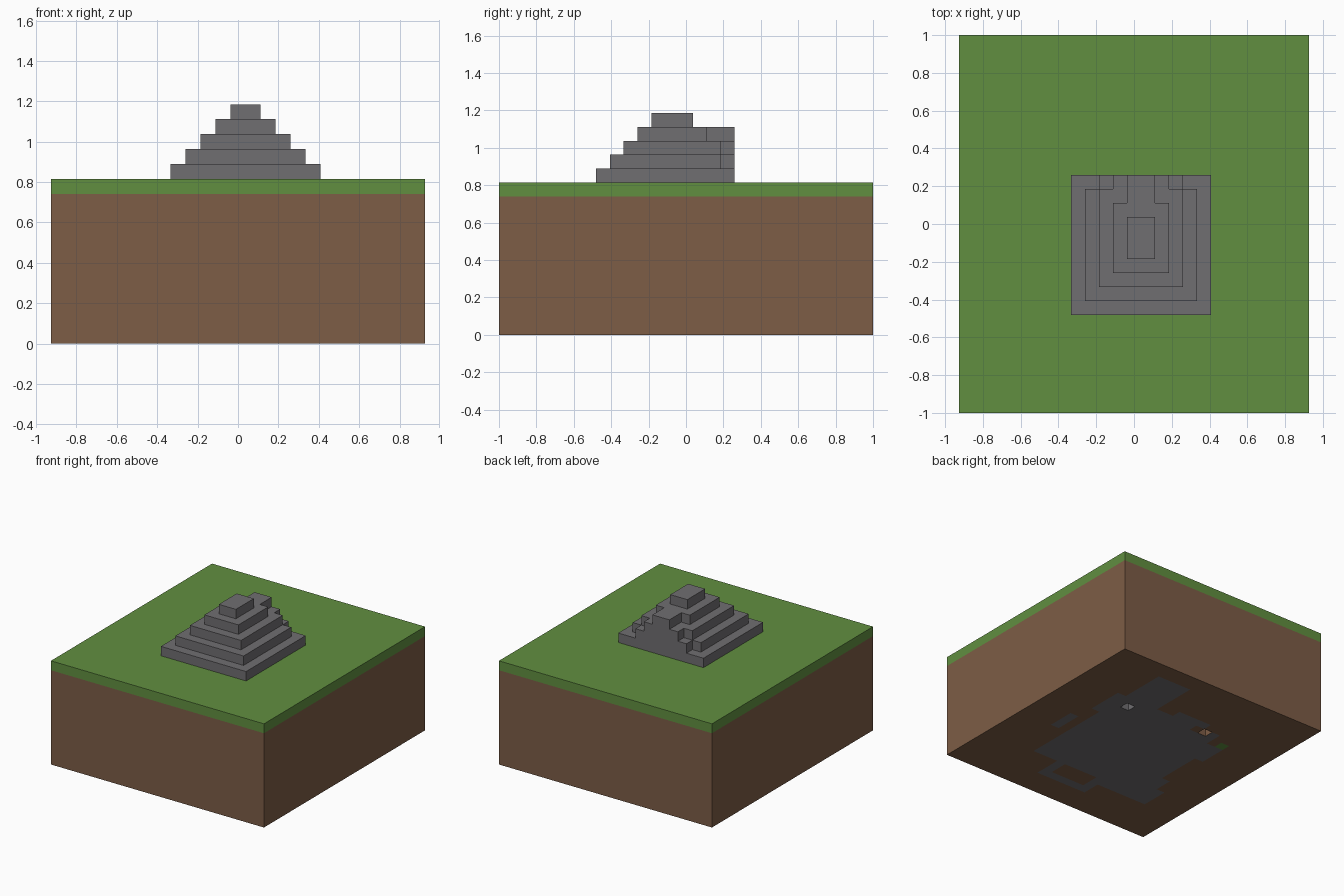
import bpy, bmesh

cube = bpy.data.objects.get("Cube")
if cube:
    bpy.data.objects.remove(cube, do_unlink=True)

U = 2 / 27                       # one block
NX, NY = 25, 27                  # ground size in blocks
SOIL_TOP, GRASS_TOP = 10, 11     # layer heights in blocks


def material(name, colour):
    m = bpy.data.materials.new(name)
    m.use_nodes = True
    rgba = (*colour, 1)
    m.diffuse_color = rgba
    bsdf = m.node_tree.nodes["Principled BSDF"]
    bsdf.inputs["Base Color"].default_value = rgba
    bsdf.inputs["Roughness"].default_value = 0.9
    return m


soil = material("soil_brown", (0.205, 0.109, 0.061))
grass = material("grass_green", (0.120, 0.275, 0.051))
stone = material("stone_grey", (0.162, 0.157, 0.165))


def finish(name, bm, *mats):
    mesh = bpy.data.meshes.new(name)
    bm.to_mesh(mesh)
    bm.free()
    for m in mats:
        mesh.materials.append(m)
    obj = bpy.data.objects.new(name, mesh)
    bpy.context.collection.objects.link(obj)
    return obj


def prism(name, outline, z0, z1, mat, open_bottom=False):
    """Extrude an outline, given in blocks, between two heights."""
    bm = bmesh.new()
    base = bm.faces.new([bm.verts.new((x * U, y * U, z0 * U)) for x, y in outline])
    ext = bmesh.ops.extrude_face_region(bm, geom=[base], use_keep_orig=True)
    top = [g for g in ext["geom"] if isinstance(g, bmesh.types.BMVert)]
    bmesh.ops.translate(bm, verts=top, vec=(0, 0, (z1 - z0) * U))
    bmesh.ops.recalc_face_normals(bm, faces=bm.faces[:])
    if open_bottom:
        low = [f for f in bm.faces if f.calc_center_median().z < z0 * U + 1e-5]
        bmesh.ops.delete(bm, geom=low, context="FACES")
    return finish(name, bm, mat)


# Ground: soil walls and grass layer
hx, hy = NX / 2, NY / 2
ground = [(-hx, -hy), (hx, -hy), (hx, hy), (-hx, hy)]
prism("soil_block", ground, 0, SOIL_TOP, soil, open_bottom=True)
prism("grass_layer", ground, SOIL_TOP, GRASS_TOP, grass)

# Underside: stone patches as cell ranges (from +x edge, from back edge)
PATCHES = [(6, 10, 2, 6), (6, 10, 6, 7), (12, 16, 6, 7), (5, 18, 7, 9),
           (5, 19, 9, 11), (6, 19, 11, 21), (19, 20, 9, 12), (19, 20, 17, 20),
           (19, 21, 19, 22), (15, 19, 21, 22), (4, 5, 13, 16),
           (9, 10, 21, 23), (14, 15, 21, 23), (9, 15, 23, 24)]
SOIL_CELLS = [(15, 7), (16, 7)]
GRASS_CELL = (19, 8)
PITS = [(7, 8), (16, 7)]

bm = bmesh.new()
bmesh.ops.create_grid(bm, x_segments=NX, y_segments=NY, size=1)
bmesh.ops.scale(bm, vec=(hx * U, hy * U, 1), verts=bm.verts[:])
bmesh.ops.reverse_faces(bm, faces=bm.faces[:])
pit_faces = []
for f in bm.faces:
    c = f.calc_center_median()
    cell = (int(hx - c.x / U), int(hy - c.y / U))
    if cell == GRASS_CELL:
        f.material_index = 2
    elif cell not in SOIL_CELLS and any(
            a0 <= cell[0] < a1 and b0 <= cell[1] < b1 for a0, a1, b0, b1 in PATCHES):
        f.material_index = 1
    if cell in PITS:
        pit_faces.append(f)
pits = bmesh.ops.extrude_discrete_faces(bm, faces=pit_faces)["faces"]
bmesh.ops.translate(bm, verts=[v for f in pits for v in f.verts], vec=(0, 0, 2 * U))
finish("underside", bm, soil, stone, grass)

# Stepped stone mound: each tier is narrower, with a tongue reaching the flat back
CX, BACK = 0.5, 3.5
TIERS = [(5, 3.5, 0), (4, 2.5, 3), (3, 2.5, 2), (2, 1.5, 1), (1, 0.5, 0)]
for i, (half, rear, tongue) in enumerate(TIERS):
    front = -6.5 + i
    outline = [(CX - half, front), (CX + half, front), (CX + half, rear)]
    if tongue:
        outline += [(CX + tongue, rear), (CX + tongue, BACK),
                    (CX - tongue, BACK), (CX - tongue, rear)]
    outline.append((CX - half, rear))
    prism(f"stone_tier_{i + 1}", outline, GRASS_TOP + i, GRASS_TOP + i + 1, stone)
